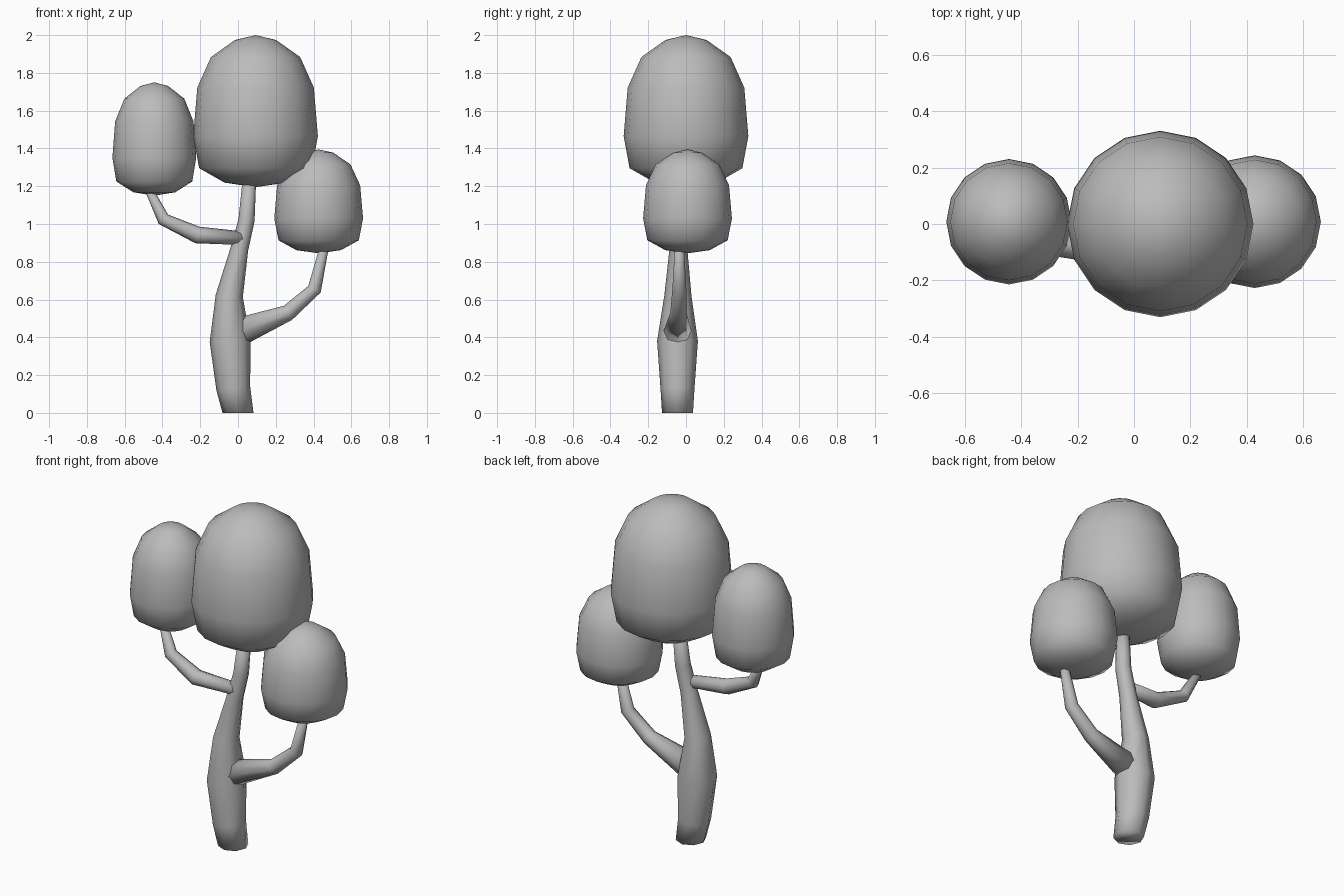
import bpy
import bmesh
import math
from mathutils import Vector

cube = bpy.data.objects.get("Cube")
if cube:
    bpy.data.objects.remove(cube, do_unlink=True)

# Single plain grey
grey = bpy.data.materials.new("plain grey")
grey.use_nodes = True
colour = (0.5, 0.5, 0.5, 1)
grey.diffuse_color = colour
grey.node_tree.nodes["Principled BSDF"].inputs["Base Color"].default_value = colour


def finish(name, bm):
    bmesh.ops.recalc_face_normals(bm, faces=bm.faces)
    for face in bm.faces:
        face.smooth = True
    mesh = bpy.data.meshes.new(name)
    bm.to_mesh(mesh)
    bm.free()
    mesh.materials.append(grey)
    obj = bpy.data.objects.new(name, mesh)
    bpy.context.collection.objects.link(obj)
    return obj


def bridge(bm, rings):
    for low, high in zip(rings, rings[1:]):
        n = len(low)
        for i in range(n):
            j = (i + 1) % n
            bm.faces.new((low[i], low[j], high[j], high[i]))


def tube(name, path, sides=8, level_ends=False):
    """Tapered limb through (x, y, z, radius) points, capped at both ends."""
    bm = bmesh.new()
    centres = [Vector(p[:3]) for p in path]
    rings = []
    for k, (c, p) in enumerate(zip(centres, path)):
        along = centres[min(k + 1, len(path) - 1)] - centres[max(k - 1, 0)]
        if level_ends and k in (0, len(path) - 1):
            along = Vector((0, 0, 1))
        along.normalize()
        side = Vector((0, 1, 0)).cross(along).normalized()
        depth = along.cross(side)
        ring = []
        for i in range(sides):
            a = math.tau * i / sides
            ring.append(bm.verts.new(c + p[3] * (math.cos(a) * side + math.sin(a) * depth)))
        rings.append(ring)
    bridge(bm, rings)
    bm.faces.new(rings[0])
    bm.faces.new(rings[-1])
    return finish(name, bm)


# Egg outline shared by the crowns: (radius fraction, height fraction)
EGG = [(0.5, 0.03), (0.905, 0.125), (1, 0.335), (0.935, 0.655), (0.715, 0.856), (0.33, 0.968)]


def crown(name, x, y, bottom, top, radius, sides=16):
    bm = bmesh.new()
    rings = []
    for r, h in EGG:
        z = bottom + h * (top - bottom)
        rings.append([bm.verts.new((x + radius * r * math.cos(math.tau * i / sides),
                                    y + radius * r * math.sin(math.tau * i / sides), z))
                      for i in range(sides)])
    bridge(bm, rings)
    for ring, z in ((rings[0], bottom), (rings[-1], top)):
        pole = bm.verts.new((x, y, z))
        for i in range(sides):
            bm.faces.new((ring[i], ring[(i + 1) % sides], pole))
    return finish(name, bm)


# Trunk and limbs
tube("trunk", [(0, -0.045, 0, 0.082), (-0.025, -0.045, 0.13, 0.09),
               (-0.042, -0.045, 0.38, 0.108), (-0.046, -0.043, 0.62, 0.072),
               (0.008, -0.04, 0.87, 0.047), (0.045, -0.035, 1.02, 0.043),
               (0.062, -0.02, 1.26, 0.035)], level_ends=True)
tube("left_branch", [(0.01, -0.045, 0.43, 0.075), (0.265, -0.04, 0.53, 0.043),
                     (0.405, -0.035, 0.655, 0.037), (0.462, -0.035, 0.9, 0.023)])
tube("right_branch", [(0.02, -0.05, 0.925, 0.036), (-0.215, -0.08, 0.942, 0.045),
                      (-0.395, -0.06, 1.025, 0.035), (-0.485, -0.02, 1.21, 0.02)])

# Leafy crowns
crown("main_crown", 0.093, 0, 1.195, 2.0, 0.33)
crown("left_crown", 0.427, 0.008, 0.845, 1.395, 0.235)
crown("right_crown", -0.443, 0.008, 1.15, 1.75, 0.222)
